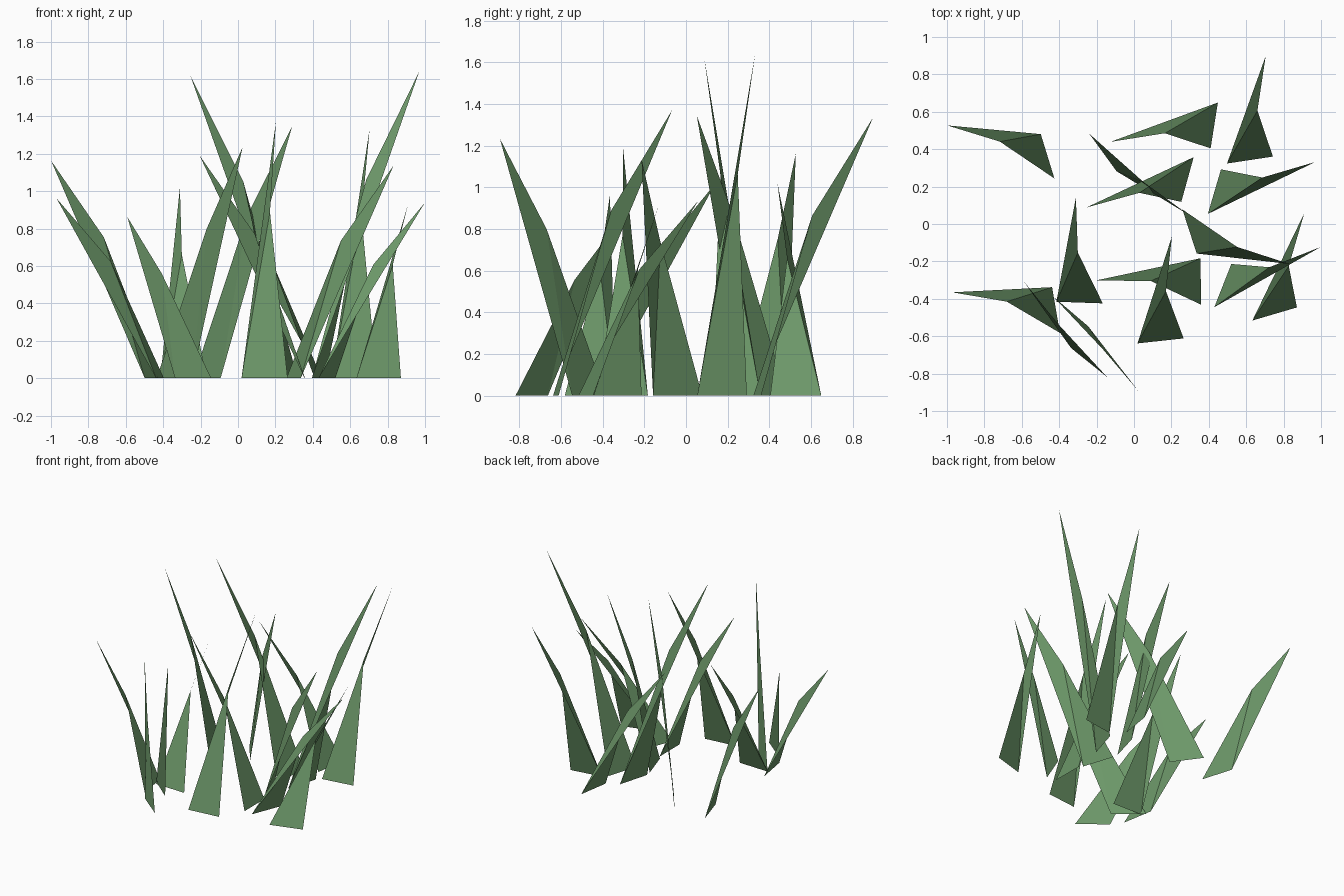
import bpy
from math import radians, cos, sin

if "Cube" in bpy.data.objects:
    bpy.data.objects.remove(bpy.data.objects["Cube"])

# Shared blade proportions
BASE_HALF = 0.124   # half width of the base edge
LEAN = 0.562        # horizontal reach of the tip
KINK_REACH = 0.267  # horizontal reach of the bend
KINK_HEIGHT = 0.648 # bend height as part of blade height

green = bpy.data.materials.new("grass_green")
green.diffuse_color = (0.15, 0.31, 0.14, 1)
green.use_nodes = True
green.node_tree.nodes["Principled BSDF"].inputs["Base Color"].default_value = green.diffuse_color

# Root x, root y, lean direction in degrees, height
BLADES = [
    (-0.462, 0.362, 162.9, 1.163),
    (0.429, 0.527, 189.0, 1.02),
    (0.620, 0.342, 81.4, 1.335),
    (0.430, 0.173, 16.4, 1.64),
    (-0.166, 0.382, -36.0, 1.345),
    (0.286, 0.238, 195.5, 1.62),
    (0.297, -0.040, -18.0, 1.137),
    (0.357, -0.307, 179.5, 1.19),
    (-0.417, -0.460, 170.3, 0.963),
    (-0.291, -0.420, 92.0, 1.02),
    (-0.240, -0.741, 128.8, 0.863),
    (-0.340, -0.466, -49.6, 1.235),
    (0.142, -0.625, 83.8, 1.372),
    (0.475, -0.329, 21.5, 0.937),
    (0.752, -0.481, 73.6, 0.935),
]


def grass_blade(x, y, lean, height):
    """Bent leaf of two triangles: broad foot and slender tip."""
    a = radians(lean)
    b = radians(270 - lean)  # base edge twists against the lean
    dx, dy = cos(a), sin(a)
    ux, uy = BASE_HALF * cos(b), BASE_HALF * sin(b)
    verts = [
        (x + ux, y + uy, 0),
        (x - ux, y - uy, 0),
        (x + KINK_REACH * dx, y + KINK_REACH * dy, KINK_HEIGHT * height),
        (x + LEAN * dx, y + LEAN * dy, height),
    ]
    mesh = bpy.data.meshes.new("grass_blade")
    mesh.from_pydata(verts, [], [(0, 1, 2), (0, 2, 3)])
    mesh.materials.append(green)
    obj = bpy.data.objects.new("grass_blade", mesh)
    bpy.context.collection.objects.link(obj)


# Tuft
for blade in BLADES:
    grass_blade(*blade)
